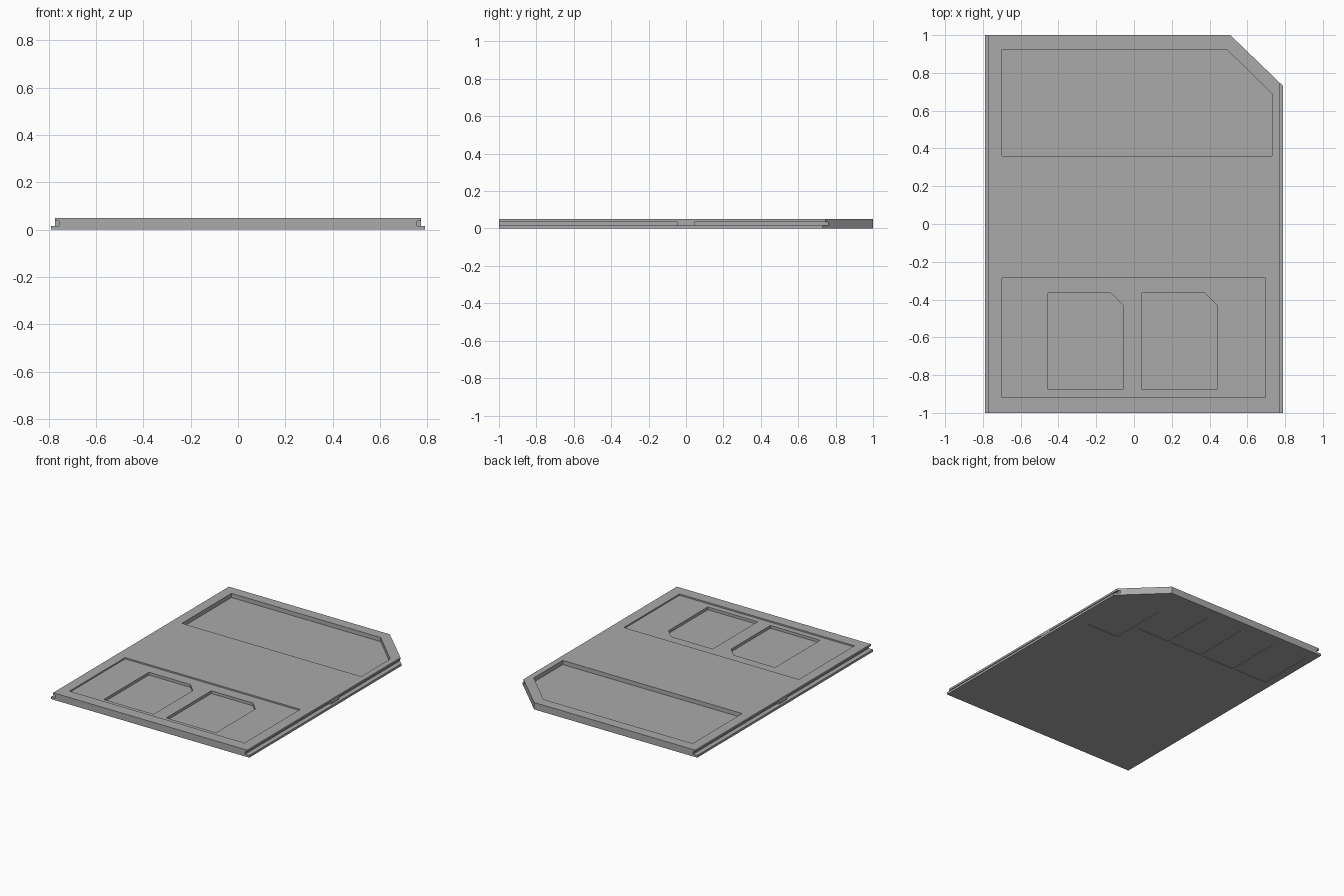
import bpy, bmesh

if "Cube" in bpy.data.objects:
    bpy.data.objects.remove(bpy.data.objects["Cube"])

# One plain plastic colour
grey = bpy.data.materials.new("grey_plastic")
grey.diffuse_color = (0.40, 0.40, 0.40, 1)
grey.use_nodes = True
grey.node_tree.nodes["Principled BSDF"].inputs["Base Color"].default_value = grey.diffuse_color


def prism(name, outline, z0, z1):
    """Extrude a flat outline from z0 up to z1."""
    bm = bmesh.new()
    face = bm.faces.new([bm.verts.new((x, y, z0)) for x, y in outline])
    up = bmesh.ops.extrude_face_region(bm, geom=[face])["geom"]
    bmesh.ops.translate(bm, vec=(0, 0, z1 - z0),
                        verts=[g for g in up if isinstance(g, bmesh.types.BMVert)])
    bmesh.ops.recalc_face_normals(bm, faces=bm.faces)
    mesh = bpy.data.meshes.new(name)
    bm.to_mesh(mesh)
    bm.free()
    mesh.materials.append(grey)
    ob = bpy.data.objects.new(name, mesh)
    bpy.context.collection.objects.link(ob)
    return ob


def rect(x0, x1, y0, y1, cx=0, cy=0):
    """Rectangle with an optional cut on the +x +y corner."""
    pts = [(x0, y0), (x1, y0)]
    pts += [(x1, y1 - cy), (x1 - cx, y1)] if cx else [(x1, y1)]
    return pts + [(x0, y1)]


W, H = 0.79, 0.05
card = prism("card_body", rect(-W, W, -1, 1, 0.28, 0.27), 0, H)


def cut(outline, z0, z1):
    cutter = prism("cutter", outline, z0, z1)
    cutter.hide_render = True
    mod = card.modifiers.new("cut", 'BOOLEAN')
    mod.operation, mod.solver, mod.object = 'DIFFERENCE', 'EXACT', cutter
    bpy.context.view_layer.objects.active = card
    bpy.ops.object.modifier_apply(modifier=mod.name)
    bpy.data.objects.remove(cutter)


# Side rails: step above the flange, then a groove split by a central stop
for s in (-1, 1):
    def side(inner, y0, y1):
        return rect(min(s * inner, s * 0.9), max(s * inner, s * 0.9), y0, y1)
    cut(side(0.773, -1.1, 1.1), 0.016, 0.1)
    cut(side(0.757, -1.1, -0.045), 0.016, 0.036)
    cut(side(0.757, 0.045, 1.1), 0.016, 0.036)

# Label recess at the clipped end
cut(rect(-0.70, 0.73, 0.36, 0.925, 0.24, 0.235), 0.020, 0.1)

# Shallow recess at the other end, with two clipped pockets inside
cut(rect(-0.70, 0.695, -0.918, -0.285), 0.040, 0.1)
for x in (-0.455, 0.043):
    cut(rect(x, x + 0.397, -0.877, -0.365, 0.066, 0.066), 0.020, 0.1)

# Contact pads sunk into the underside
cut(rect(0.415, 0.675, 0.32, 0.74), -0.1, 0.003)
for i in range(4):
    x = 0.115 - 0.283 * i
    cut(rect(x, x + 0.263, 0.49, 0.91), -0.1, 0.003)
